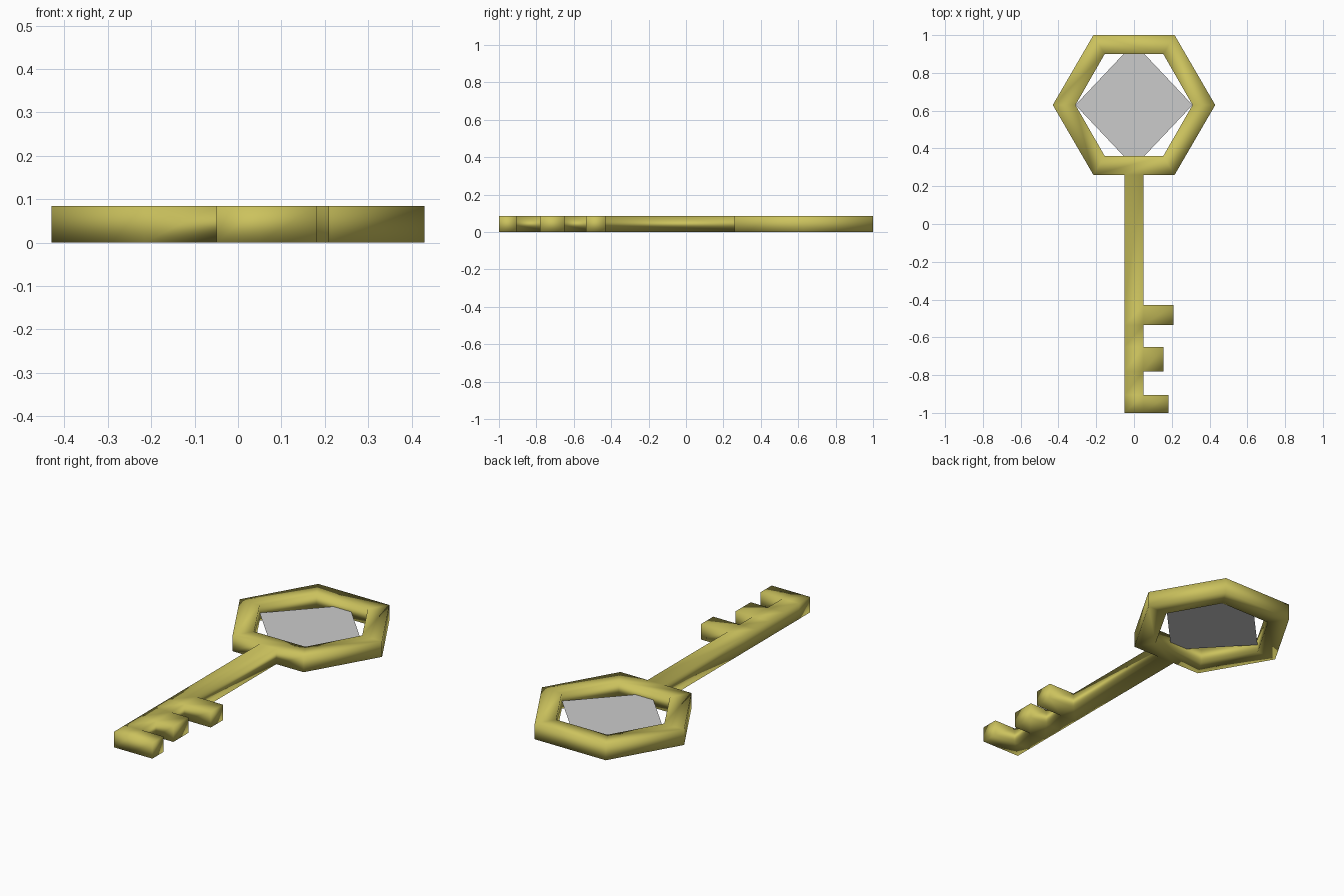
import bpy, bmesh
from math import cos, sin, pi

if "Cube" in bpy.data.objects:
    bpy.data.objects.remove(bpy.data.objects["Cube"])

THICK = 0.085
CY = 0.63          # centre of the bow
HALF = 0.05        # half width of the shaft


def make_object(name, faces, z):
    """Flat mesh from 2D outlines, shared corners welded."""
    bm = bmesh.new()
    for face in faces:
        bm.faces.new([bm.verts.new((x, y, z)) for x, y in face])
    bmesh.ops.remove_doubles(bm, verts=bm.verts, dist=0.0005)
    bm.normal_update()
    for f in bm.faces:
        if f.normal.z < 0:
            f.normal_flip()
        f.smooth = True
    mesh = bpy.data.meshes.new(name)
    bm.to_mesh(mesh)
    bm.free()
    ob = bpy.data.objects.new(name, mesh)
    bpy.context.collection.objects.link(ob)
    return ob


def hexagon(rx, ry):
    return [(rx * cos(i * pi / 3), CY + ry * sin(i * pi / 3) / sin(pi / 3))
            for i in range(6)]


# Hexagonal bow: six flat sectors, the lowest one opens onto the shaft
outer, inner = hexagon(0.43, 0.37), hexagon(0.31, 0.27)
faces = []
for i in range(6):
    j = (i + 1) % 6
    neck = [(-HALF, CY - 0.37), (HALF, CY - 0.37)] if i == 4 else []
    faces.append([inner[i], outer[i]] + neck + [outer[j], inner[j]])

# Shaft cells, alternate ones carrying a tooth
rows = [CY - 0.37, -0.43, -0.535, -0.65, -0.78, -0.905, -1.0]
teeth = {1: 0.21, 3: 0.155, 5: 0.182}
for i in range(6):
    t, b = rows[i], rows[i + 1]
    faces.append([(-HALF, b), (HALF, b), (HALF, t), (-HALF, t)])
    if i in teeth:
        faces.append([(HALF, b), (teeth[i], b), (teeth[i], t), (HALF, t)])

key = make_object("key_body", faces, THICK)
solid = key.modifiers.new("thickness", 'SOLIDIFY')
solid.thickness = THICK
solid.offset = -1

brass = bpy.data.materials.new("old_brass")
brass.diffuse_color = (0.6, 0.54, 0.11, 1)
brass.use_nodes = True
brass.node_tree.nodes["Principled BSDF"].inputs["Base Color"].default_value = brass.diffuse_color
key.data.materials.append(brass)

# Thin pane held at mid height inside the bow
pane = [(0.31, CY), (0.055, CY + 0.27), (-0.055, CY + 0.27),
        (-0.31, CY), (-0.055, CY - 0.27), (0.055, CY - 0.27)]
make_object("bow_pane", [pane], THICK / 2)
